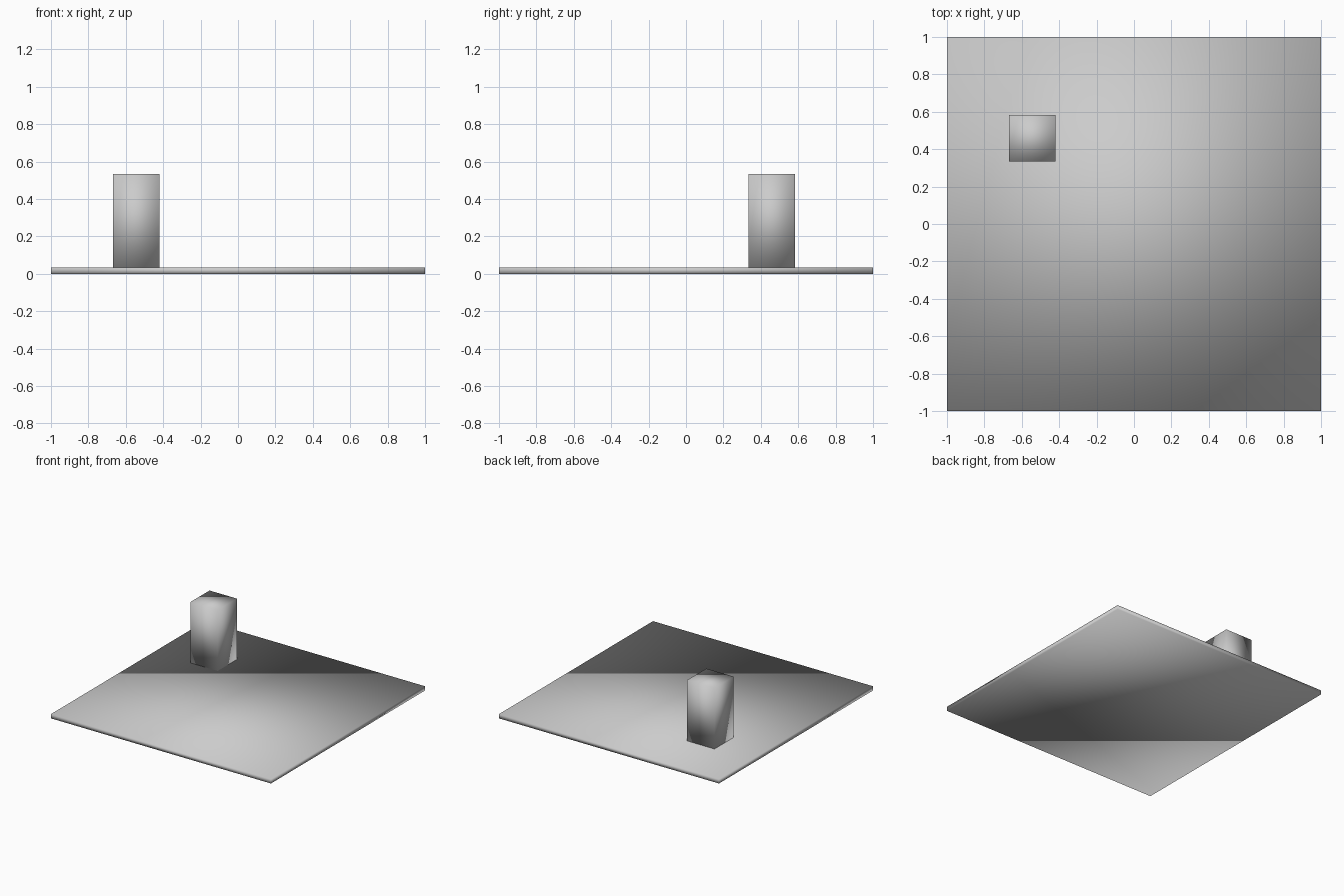
import bpy

if "Cube" in bpy.data.objects:
    bpy.data.objects.remove(bpy.data.objects["Cube"])


def box(name, lo, hi):
    """Smooth-shaded box spanning two opposite corners."""
    centre = [(a + b) / 2 for a, b in zip(lo, hi)]
    bpy.ops.mesh.primitive_cube_add(size=1, location=centre)
    obj = bpy.context.object
    obj.name = name
    obj.scale = [b - a for a, b in zip(lo, hi)]
    bpy.ops.object.transform_apply(location=False, rotation=False, scale=True)
    bpy.ops.object.shade_smooth()
    return obj


# Thin square ground slab
box("base_plate", (-1, -1, 0), (1, 1, 0.035))

# Upright block standing off-centre on the slab
box("post", (-0.667, 0.335, 0.035), (-0.419, 0.583, 0.535))
